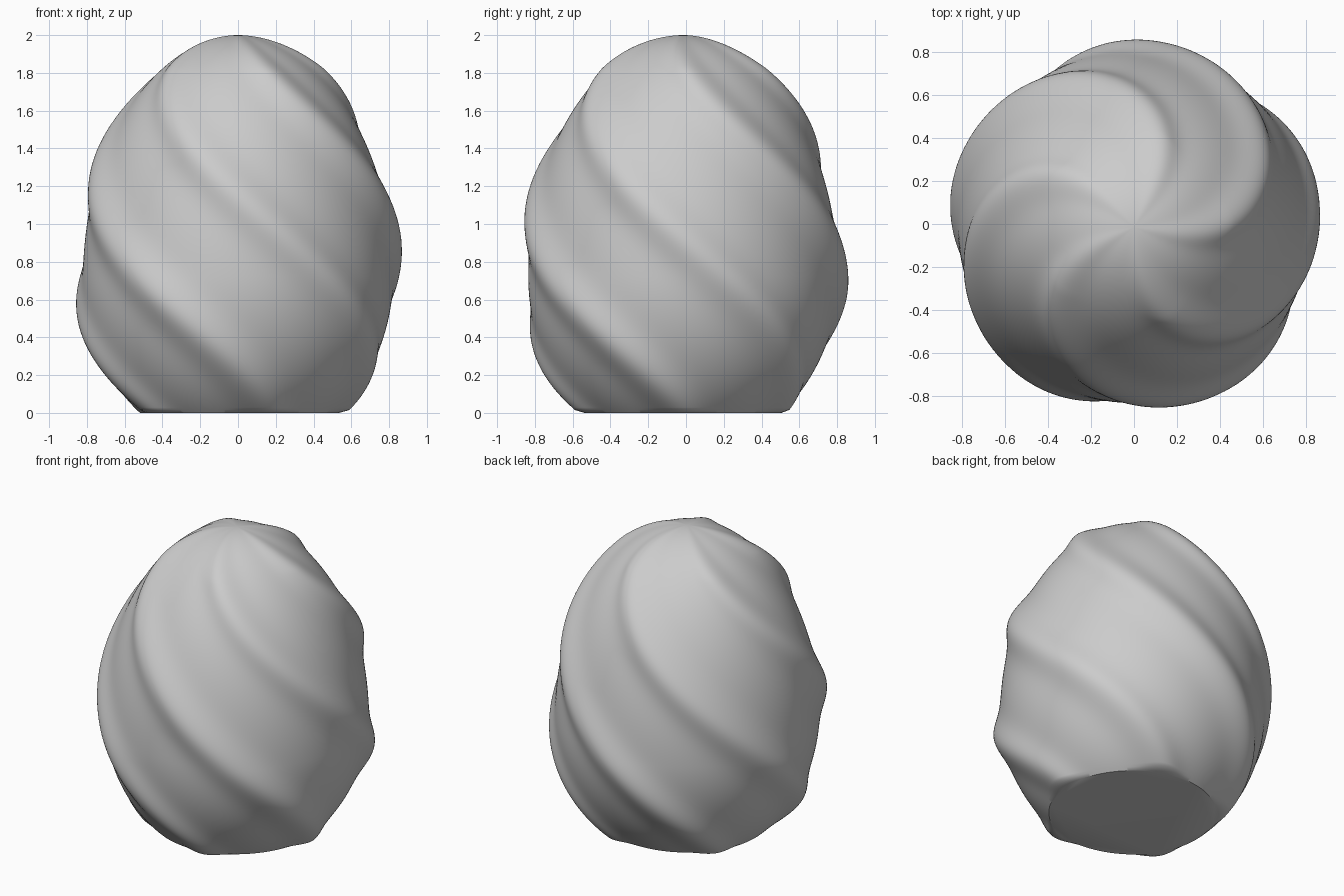
import bpy, bmesh, math

cube = bpy.data.objects.get("Cube")
if cube:
    bpy.data.objects.remove(cube, do_unlink=True)

RIDGES, SEGMENTS, RINGS = 5, 200, 110
WIDEST, RADIUS = 0.72, 0.82          # height and radius of the widest ring
UP, DOWN = 1.28, 0.93                # half-heights above and below it
RIDGE_HEIGHT, RIDGE_WIDTH = 0.055, math.radians(9)
AXIS_Y = -0.015


def egg_radius(z):
    h = UP if z > WIDEST else DOWN
    power = 0.53 if z > WIDEST else 0.5
    return RADIUS * max(0, 1 - ((z - WIDEST) / h) ** 2) ** power


def twist(z):
    return math.radians(-1 - 77 * z)


def ring(bm, z):
    """One ring of the egg, turned so the mesh follows the ridges."""
    r = egg_radius(z)
    height = RIDGE_HEIGHT * min(1, r / 0.4) * (0.3 + 0.7 * min(1, z / 0.015))
    step = math.tau / RIDGES
    verts = []
    for i in range(SEGMENTS):
        a = math.tau * i / SEGMENTS
        off = (a + step / 2) % step - step / 2
        rr = r + height * math.exp(-0.5 * (off / RIDGE_WIDTH) ** 2)
        t = a + twist(z)
        verts.append(bm.verts.new((rr * math.cos(t), rr * math.sin(t) + AXIS_Y, z)))
    return verts


# Ring heights: a thin foot, then even steps along the curve
start = -math.asin((WIDEST - 0.015) / DOWN)
heights = [0.0]
for k in range(RINGS):
    s = math.sin(start + (math.pi / 2 - start) * k / RINGS)
    heights.append(WIDEST + s * (UP if s > 0 else DOWN))

# Ridged egg body with a flat base
bm = bmesh.new()
rings = [ring(bm, z) for z in heights]
for low, high in zip(rings, rings[1:]):
    for i in range(SEGMENTS):
        j = (i + 1) % SEGMENTS
        bm.faces.new((low[i], low[j], high[j], high[i]))
apex = bm.verts.new((0, AXIS_Y, WIDEST + UP))
for i in range(SEGMENTS):
    bm.faces.new((rings[-1][i], rings[-1][(i + 1) % SEGMENTS], apex))
bm.faces.new(rings[0][::-1])
mesh = bpy.data.meshes.new("twisted_egg")
bm.to_mesh(mesh)
bm.free()

egg = bpy.data.objects.new("twisted_egg", mesh)
bpy.context.collection.objects.link(egg)

grey = bpy.data.materials.new("light_grey")
grey.use_nodes = True
colour = (0.6, 0.6, 0.6, 1)
grey.diffuse_color = colour
grey.node_tree.nodes["Principled BSDF"].inputs["Base Color"].default_value = colour
mesh.materials.append(grey)

bpy.context.view_layer.objects.active = egg
egg.select_set(True)
bpy.ops.object.shade_smooth_by_angle(angle=math.radians(40))
